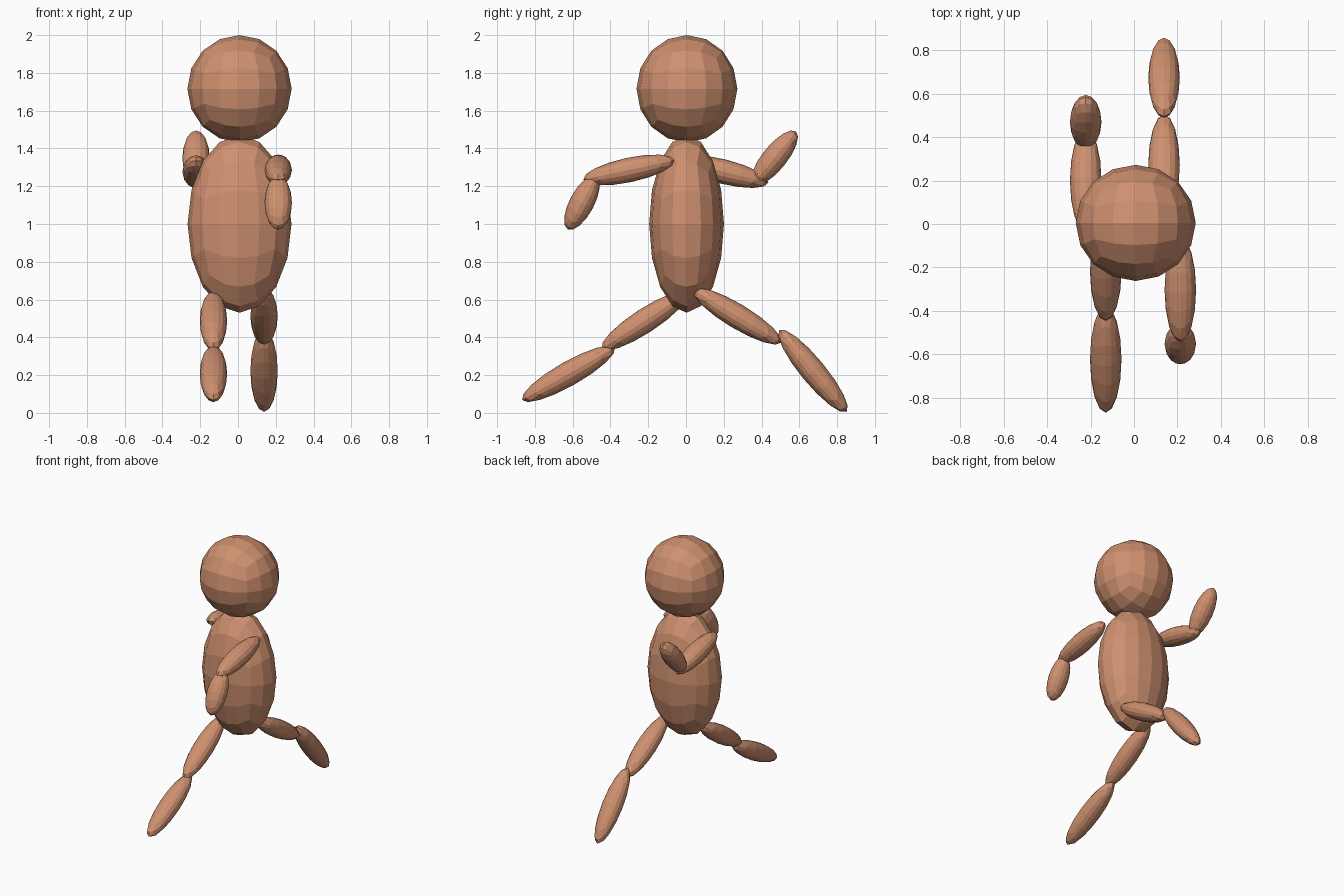
import bpy, bmesh, math
from mathutils import Vector

if "Cube" in bpy.data.objects:
    bpy.data.objects.remove(bpy.data.objects["Cube"])

skin = bpy.data.materials.new("tan clay")
skin.diffuse_color = (0.62, 0.28, 0.16, 1)
skin.use_nodes = True
skin.node_tree.nodes["Principled BSDF"].inputs["Base Color"].default_value = skin.diffuse_color


def quad_ball(name, center, radii, tilt=0):
    """Faceted ellipsoid made from a 4x4-per-side cube rounded to a sphere, tilted about x."""
    bm = bmesh.new()
    bmesh.ops.create_cube(bm, size=2)
    bmesh.ops.subdivide_edges(bm, edges=bm.edges[:], cuts=3, use_grid_fill=True)
    for v in bm.verts:
        even = Vector([math.tan(c * math.pi / 4) for c in v.co]).normalized()
        v.co = Vector([e * r for e, r in zip(even, radii)])
    mesh = bpy.data.meshes.new(name)
    bm.to_mesh(mesh)
    bm.free()
    mesh.materials.append(skin)
    obj = bpy.data.objects.new(name, mesh)
    obj.location = center
    obj.rotation_euler.x = math.radians(tilt)
    bpy.context.collection.objects.link(obj)
    return obj


# head and torso
quad_ball("head", (0.008, 0.005, 1.716), (0.276, 0.267, 0.284))
quad_ball("torso", (0.008, 0.003, 1.0), (0.275, 0.198, 0.47))

# limbs: name, x, y, z, half length, angle of the long axis above +y
LIMBS = [
    ("right_upper_arm", 0.213, -0.302, 1.286, 0.247, 12),
    ("right_forearm", 0.213, -0.551, 1.113, 0.16, 62),
    ("left_upper_arm", -0.222, 0.20, 1.277, 0.243, -14),
    ("left_forearm", -0.222, 0.469, 1.35, 0.18, 51),
    ("right_thigh", 0.138, 0.271, 0.512, 0.272, -31),
    ("right_shin", 0.138, 0.672, 0.222, 0.28, -50.5),
    ("left_thigh", -0.13, -0.219, 0.487, 0.27, 33),
    ("left_shin", -0.13, -0.622, 0.207, 0.282, 29.5),
]
for name, x, y, z, half, angle in LIMBS:
    quad_ball(name, (x, y, z), (0.0725, half, 0.065), angle)
